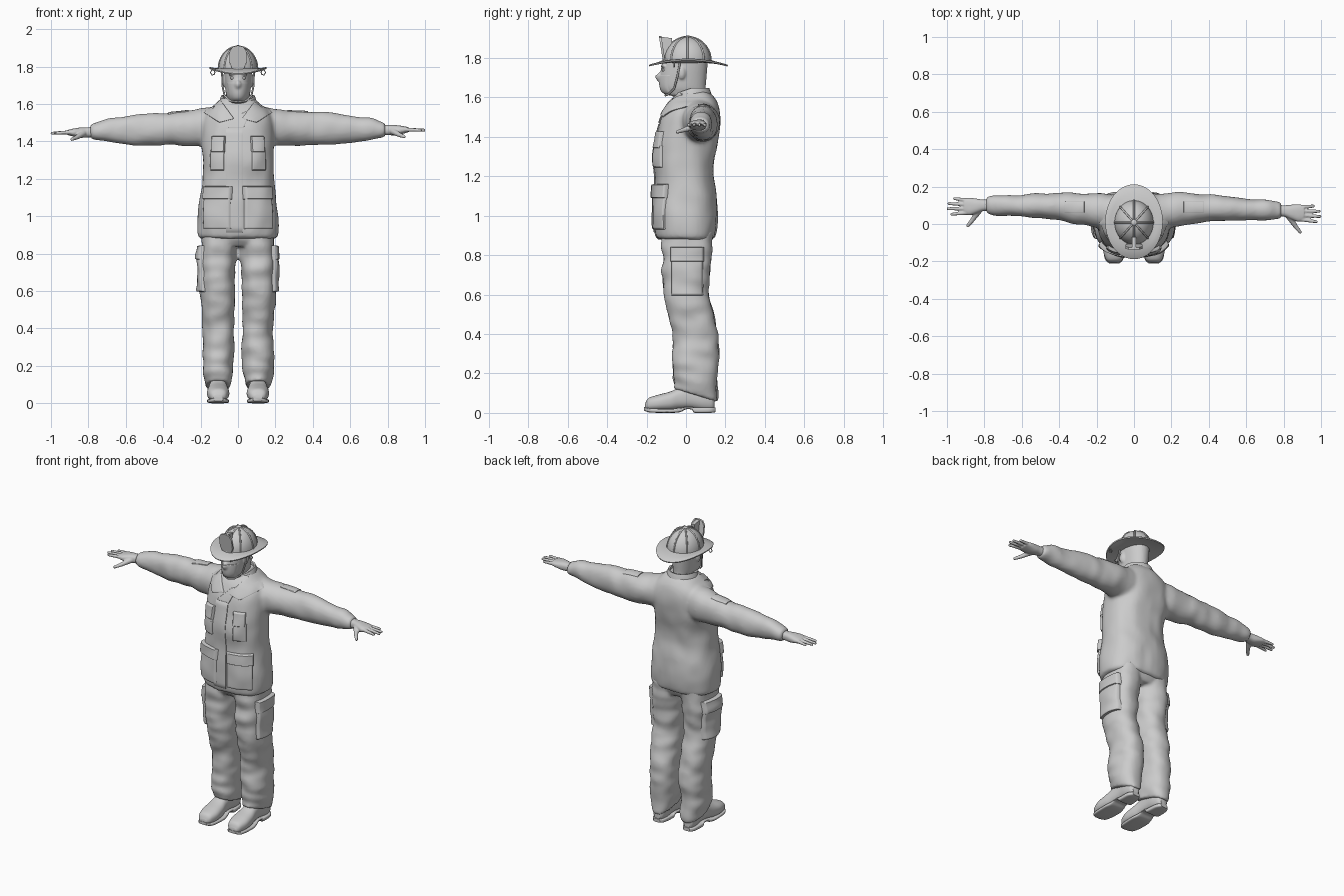
import bpy, bmesh, math
from mathutils import Vector, Matrix, noise
from mathutils.bvhtree import BVHTree

cube = bpy.data.objects.get("Cube")
if cube:
    bpy.data.objects.remove(cube, do_unlink=True)

grey = bpy.data.materials.new("plain grey")
grey.use_nodes = True
GREY = (0.6, 0.6, 0.6, 1)
grey.diffuse_color = GREY
grey.node_tree.nodes["Principled BSDF"].inputs["Base Color"].default_value = GREY
AXES = {"z": (2, 0, 1), "x": (0, 1, 2), "y": (1, 0, 2)}


def finish(name, bm, voxel=0, smooth=3, angle=40):
    bmesh.ops.recalc_face_normals(bm, faces=bm.faces)
    me = bpy.data.meshes.new(name)
    bm.to_mesh(me)
    bm.free()
    me.materials.append(grey)
    ob = bpy.data.objects.new(name, me)
    bpy.context.collection.objects.link(ob)
    if voxel:
        m = ob.modifiers.new("fuse", "REMESH")
        m.mode, m.voxel_size, m.use_smooth_shade = "VOXEL", voxel, True
        s = ob.modifiers.new("soften", "SMOOTH")
        s.iterations, s.factor = smooth, 0.5
    else:
        bpy.ops.object.select_all(action="DESELECT")
        bpy.context.view_layer.objects.active = ob
        ob.select_set(True)
        bpy.ops.object.shade_smooth_by_angle(angle=math.radians(angle))
    return ob


def skin(bm, rings, cap=True):
    n = len(rings[0])
    vs = [[bm.verts.new(p) for p in r] for r in rings]
    for a, b in zip(vs, vs[1:]):
        for i in range(n):
            bm.faces.new((a[i], a[(i + 1) % n], b[(i + 1) % n], b[i]))
    if cap:
        bm.faces.new(vs[0][::-1])
        bm.faces.new(vs[-1])


def loft(bm, axis, rows, side=1, power=2.4, n=40, steps=6):
    """Rounded sections (position, low a, high a, low b, high b), splined along an axis."""
    t, a, b = AXES[axis]
    rings = []
    for k in range(len(rows) - 1):
        r = [rows[max(0, min(len(rows) - 1, k + d))] for d in (-1, 0, 1, 2)]
        for s in range(steps + (k == len(rows) - 2)):
            u = s / steps
            v = [p1 + u / 2 * (p2 - p0 + u * (2 * p0 - 5 * p1 + 4 * p2 - p3 + u * (3 * (p1 - p2) + p3 - p0)))
                 for p0, p1, p2, p3 in zip(*r)]
            ring = []
            for i in range(n):
                c, q = math.cos(math.tau * i / n), math.sin(math.tau * i / n)
                co = [0, 0, 0]
                co[t] = v[0]
                co[a] = (v[1] + v[2]) / 2 + (v[2] - v[1]) / 2 * math.copysign(abs(c) ** (2 / power), c)
                co[b] = (v[3] + v[4]) / 2 + (v[4] - v[3]) / 2 * math.copysign(abs(q) ** (2 / power), q)
                ring.append((co[0] * side, co[1], co[2]))
            rings.append(ring)
    skin(bm, rings)


def folds(bm, amount, scale):
    bmesh.ops.recalc_face_normals(bm, faces=bm.faces)
    bm.normal_update()
    for v in bm.verts:
        v.co += v.normal * amount * noise.noise(Vector((v.co.x * scale.x, v.co.y * scale.y, v.co.z * scale.z)))


def ball(bm, centre, size):
    bmesh.ops.create_uvsphere(bm, u_segments=20, v_segments=12, radius=1,
                              matrix=Matrix.Translation(centre) @ Matrix.Diagonal((*size, 1)))


def limb(bm, p, q, r0, r1):
    p, q = Vector(p), Vector(q)
    rot = (q - p).to_track_quat("Z", "Y").to_matrix().to_4x4()
    bmesh.ops.create_cone(bm, cap_ends=True, segments=14, radius1=r0, radius2=r1, depth=(q - p).length,
                          matrix=Matrix.Translation((p + q) / 2) @ rot)
    ball(bm, q, (r1,) * 3)
    ball(bm, p, (r0,) * 3)


def patch(name, target, origin, facing, corners, thick, n=14):
    """Padded cloth piece, its four corners projected on the target."""
    tree = BVHTree.FromObject(target, bpy.context.evaluated_depsgraph_get())
    out = Vector(facing).normalized()
    right = Vector((1, 0, 0)) if abs(out.z) > 0.9 else Vector((-out.y, out.x, 0)).normalized()
    up = out.cross(right)
    c = [Vector(origin) + right * a + up * b for a, b in corners]
    ts = [0, 0.01, 0.05] + [i / n for i in range(1, n)] + [0.95, 0.99, 1]
    bm, grid = bmesh.new(), []
    for v in ts:
        row = []
        for u in ts:
            p = c[0].lerp(c[1], u).lerp(c[3].lerp(c[2], u), v)
            hit = tree.ray_cast(p + out * 0.1, -out)[0] or tree.find_nearest(p)[0]
            edge = min(u, v, 1 - u, 1 - v)
            row.append(bm.verts.new(hit + out * (thick * min(1, 0.7 + edge * 6) if edge else -0.004)))
        grid.append(row)
    for a, b in zip(grid, grid[1:]):
        for i in range(len(ts) - 1):
            bm.faces.new((a[i], a[i + 1], b[i + 1], b[i]))
    return finish(name, bm, angle=50)


def box(w, h):
    return [(-w / 2, -h / 2), (w / 2, -h / 2), (w / 2, h / 2), (-w / 2, h / 2)]


def tube(name, points, radius, cyclic=False):
    cu = bpy.data.curves.new(name, "CURVE")
    cu.dimensions, cu.bevel_depth, cu.bevel_resolution, cu.use_fill_caps = "3D", radius, 2, True
    sp = cu.splines.new("POLY")
    sp.points.add(len(points) - 1)
    for p, co in zip(sp.points, points):
        p.co = (*co, 1)
    sp.use_cyclic_u, sp.use_smooth = cyclic, True
    cu.materials.append(grey)
    bpy.context.collection.objects.link(bpy.data.objects.new(name, cu))


def sway(bm):
    # the right arm reaches slightly further back and lower
    for v in bm.verts:
        if v.co.x < -0.3:
            k = (-v.co.x - 0.3) / 0.5
            v.co += Vector((0, 0.03 * k, -0.012 * k))


# jacket: torso and sleeves fused
TORSO = [(.88, .195, -.14, .135), (.9, .215, -.155, .15), (1, .215, -.165, .16), (1.1, .205, -.16, .155),
         (1.2, .19, -.158, .14), (1.3, .188, -.165, .15), (1.4, .195, -.152, .168), (1.5, .19, -.125, .175),
         (1.56, .165, -.095, .165), (1.6, .12, -.065, .14), (1.63, .085, -.04, .11)]
SLEEVE = [(.08, -.04, .15, 1.36, 1.6), (.2, -.02, .165, 1.375, 1.575), (.3, 0, .165, 1.378, 1.562),
          (.4, .01, .16, 1.382, 1.557), (.5, .018, .15, 1.383, 1.552), (.6, .02, .138, 1.39, 1.54),
          (.7, .02, .128, 1.408, 1.527), (.76, .022, .125, 1.415, 1.508), (.79, .03, .115, 1.425, 1.5)]
bm = bmesh.new()
loft(bm, "z", [(z, -w, w, a, b) for z, w, a, b in TORSO])
for s in (1, -1):
    loft(bm, "x", SLEEVE, s, 2.1)
sway(bm)
folds(bm, 0.008, Vector((14, 8, 9)))
jacket = finish("jacket", bm, 0.011, 4)

# trousers: seat and legs fused, cuffs lower at the heel
LEG = [(.92, 0, .19, -.125, .135), (.8, .01, .2, -.12, .13), (.7, .016, .2, -.12, .12), (.6, .02, .2, -.112, .115),
       (.5, .02, .197, -.09, .14), (.4, .02, .187, -.068, .162), (.3, .02, .19, -.066, .166),
       (.2, .027, .19, -.066, .162), (.12, .033, .177, -.062, .16), (.09, .037, .172, -.058, .155)]
bm = bmesh.new()
loft(bm, "z", [(.84, -.19, .19, -.1, .11), (.88, -.195, .195, -.125, .13), (.97, -.18, .18, -.12, .13)])
for s in (1, -1):
    loft(bm, "z", LEG, s, 2.3)
folds(bm, 0.012, Vector((9, 9, 16)))
for v in bm.verts:
    if v.co.z < 0.25:
        v.co.z -= 0.3 * (v.co.y - 0.05) * (0.25 - v.co.z) / 0.16
trousers = finish("trousers", bm, 0.01, 3)

# head with nose, ears and brow
bm = bmesh.new()
loft(bm, "z", [(1.54, -.062, .062, -.04, .09), (1.6, -.06, .06, -.06, .1), (1.62, -.055, .055, -.11, .102),
               (1.65, -.064, .064, -.128, .1), (1.7, -.07, .07, -.132, .104), (1.75, -.074, .074, -.126, .108),
               (1.8, -.076, .076, -.118, .11)], power=2.1)
ball(bm, (0, -.132, 1.705), (.016, .018, .022))
for s in (1, -1):
    ball(bm, (s * .074, -.022, 1.725), (.012, .02, .033))
    ball(bm, (s * .03, -.115, 1.758), (.024, .014, .007))
head = finish("head", bm, 0.006, 3)
patch("face_mask", head, (0, -.2, 1.67), (0, -1, 0), [(-.042, -.06), (.042, -.06), (.06, .045), (-.06, .045)], .006)

for s in (1, -1):
    side = "left" if s > 0 else "right"
    # hand
    bm = bmesh.new()
    loft(bm, "x", [(.74, .04, .105, 1.43, 1.49), (.8, .04, .1, 1.433, 1.487), (.84, .025, .103, 1.432, 1.487),
                   (.88, .012, .105, 1.44, 1.482), (.91, .02, .1, 1.448, 1.476)], s)
    for k, tip in enumerate((.975, .995, .99, .96)):
        limb(bm, (s * .89, .025 + .022 * k, 1.463), (s * tip, .012 + .028 * k, 1.46), .0115, .008)
    limb(bm, (s * .83, .04, 1.453), (s * .862, -.01, 1.435), .018, .012)
    limb(bm, (s * .862, -.01, 1.435), (s * .888, -.043, 1.425), .012, .009)
    sway(bm)
    finish(side + "_hand", bm, 0.0045, 2)
    # boot
    bm = bmesh.new()
    loft(bm, "y", [(-.208, .085, .13, .02, .045), (-.19, .062, .15, .012, .075), (-.14, .047, .165, .01, .092),
                   (-.08, .05, .163, .012, .108), (-.03, .058, .155, .02, .13), (.03, .06, .15, .022, .15),
                   (.09, .06, .152, .012, .15), (.13, .07, .145, .012, .13), (.145, .085, .13, .02, .1)], s)
    finish(side + "_boot", bm)
    bm = bmesh.new()
    loft(bm, "y", [(-.212, .08, .13, .012, .03), (-.18, .055, .158, .002, .024), (-.08, .047, .165, 0, .022),
                   (-.03, .055, .157, .004, .026), (0, .06, .152, .018, .03), (.03, .058, .153, .016, .03),
                   (.045, .058, .155, 0, .028), (.12, .065, .152, 0, .028), (.15, .085, .132, .004, .026)], s, 4)
    finish(side + "_sole", bm)
    # pockets and tabs
    front = (s * .3, -1, 0)
    corner = (s * .8, -1, 0)
    patch(side + "_chest_pocket", jacket, (s * .135, -.22, 1.3), front, box(.08, .11), .012)
    patch(side + "_chest_flap", jacket, (s * .13, -.22, 1.385), front, box(.075, .085), .018)
    patch(side + "_hip_pocket", jacket, (s * .16, -.2, 1.025), corner, box(.15, .19), .014)
    patch(side + "_hip_flap", jacket, (s * .16, -.2, 1.125), corner, box(.16, .07), .024)
    patch(side + "_cargo_pocket", trousers, (s * .3, -.005, .69), (s, -.1, 0), box(.16, .19), .02)
    patch(side + "_cargo_flap", trousers, (s * .3, -.005, .805), (s, -.1, 0), box(.17, .075), .026)
    patch(side + "_shoulder_tab", jacket, (s * .32, .09, 1.6), (0, 0, 1), box(.11, .06), .005)
    # collar flap
    flap = [(s * .02, -.07), (s * .1, -.09), (s * .185, -.035), (s * .1, .04)]
    patch(side + "_collar_flap", jacket, (0, -.25, 1.59), (0, -1, 0), flap, .012)
    # helmet ring and chin strap
    loop = [(s * (.135 + .012 * math.cos(i)), -.06, 1.768 + .014 * math.sin(i)) for i in range(6)]
    tube(side + "_brim_ring", loop, .003, True)
    tube(side + "_chin_strap", [(s * .085, -.03, 1.78), (s * .084, -.045, 1.7), (s * .072, -.06, 1.645),
                                (s * .04, -.09, 1.615), (0, -.105, 1.61)], .005)
    eye = bmesh.new()
    ball(eye, (s * .03, -.115, 1.738), (.013, .008, .007))
    finish(side + "_eye", eye)

# placket, overlap and collar stand
patch("front_placket", jacket, (-.02, -.25, 1.19), (0, -1, 0), box(.09, .56), .005)
patch("neck_overlap", jacket, (0, -.25, 1.5), (0, -1, 0), [(-.06, -.03), (.03, -.03), (.07, .07), (.02, .05)], .007)
bm = bmesh.new()
collar = []
for w, z in ((.105, 1.58), (.098, 1.62), (.088, 1.648), (.078, 1.645), (.078, 1.58)):
    collar.append([(w * math.cos(t), .03 + w * math.sin(t), z + (.03 * math.sin(t) if math.sin(t) < 0 else 0))
                   for t in (math.tau * i / 40 for i in range(40))])
skin(bm, collar, False)
finish("collar_stand", bm)

# helmet shell: brim curled up at the sides, domed crown with ribs
def oval(rx, ry, y, z, lift=0, n=64):
    return [(rx * math.cos(t), y + ry * math.sin(t), z + lift * math.cos(t) ** 2)
            for t in (math.tau * i / n for i in range(n))]


bm = bmesh.new()
skin(bm, [oval(.09, .105, .008, 1.775), oval(.125, .155, .01, 1.768, .012), oval(.152, .198, .012, 1.757, .03),
          oval(.154, .2, .012, 1.763, .032), oval(.15, .196, .012, 1.767, .03), oval(.125, .155, .01, 1.778, .014),
          oval(.104, .12, .008, 1.79)])
dome = [(math.cos(a), math.sin(a)) for a in (math.pi / 2 * i / 10 for i in range(10))]
skin(bm, [oval(.104 * c, .118 * c, .008, 1.785 + .122 * h) for c, h in dome])
finish("helmet", bm)
for k in range(8):
    t = math.tau * k / 8 + math.pi / 2
    tube("crown_rib", [(.104 * c * math.cos(t), .008 + .118 * c * math.sin(t), 1.785 + .122 * h)
                       for c, h in dome + [(0, 1)]], .005)
knob = bmesh.new()
ball(knob, (0, .008, 1.907), (.016, .016, .007))
finish("crown_knob", knob)

# front shield leaning forward, with its holder behind
bm = bmesh.new()
outline = [(-.032, 0), (.032, 0), (.045, .03), (.045, .09), (.03, .115), (0, .122), (-.03, .115), (-.045, .09), (-.045, .03)]
skin(bm, [[(x, -.118 - .16 * z + d, 1.79 + z) for x, z in outline] for d in (0, .012)])
finish("front_shield", bm, angle=30)
bm = bmesh.new()
skin(bm, [[(x, y, z) for y, z in ((-.112, 1.79), (-.13, 1.908), (-.07, 1.9), (-.08, 1.8))] for x in (-.012, .012)])
finish("shield_holder", bm, angle=30)
